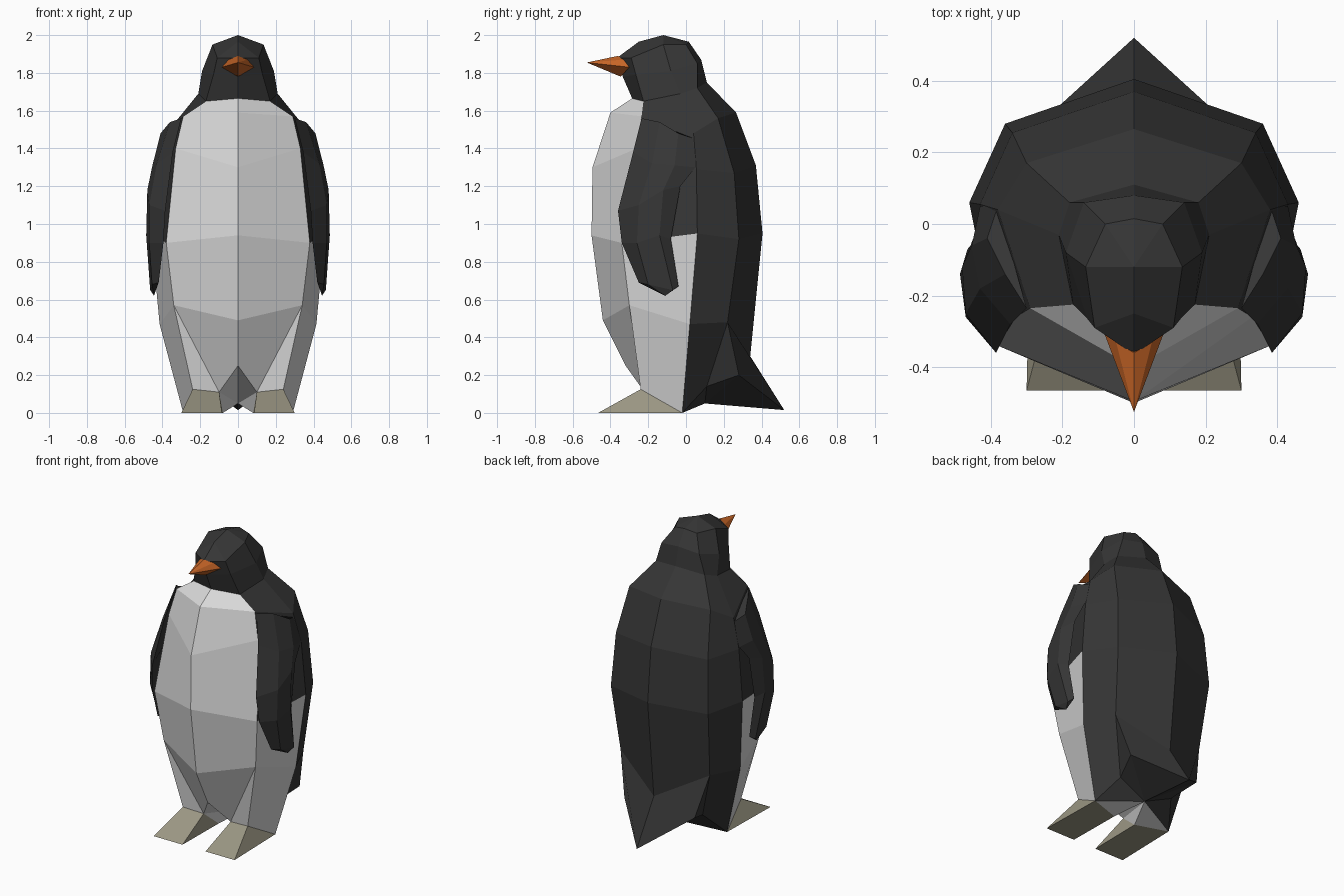
import bpy
import bmesh

cube = bpy.data.objects.get("Cube")
if cube:
    bpy.data.objects.remove(cube, do_unlink=True)


def make_material(name, red, green, blue):
    material = bpy.data.materials.new(name)
    material.use_nodes = True
    colour = (red, green, blue, 1.0)
    material.diffuse_color = colour
    material.node_tree.nodes["Principled BSDF"].inputs["Base Color"].default_value = colour
    return material


black = make_material("black feathers", 0.036, 0.036, 0.036)
white = make_material("white feathers", 0.7, 0.7, 0.7)
orange = make_material("orange beak", 0.57, 0.13, 0.02)
beige = make_material("beige feet", 0.33, 0.31, 0.23)
BLACK, WHITE = 0, 1


def build_mirrored(name, points, faces, materials):
    """Make one half from named points, mirror it over x, weld and close it."""
    bm = bmesh.new()
    for side in (1, -1):
        verts = {key: bm.verts.new((side * x, y, z)) for key, (x, y, z) in points.items()}
        for keys, slot in faces:
            face = bm.faces.new([verts[key] for key in keys])
            face.material_index = slot
    bmesh.ops.remove_doubles(bm, verts=bm.verts[:], dist=0.0005)
    bmesh.ops.holes_fill(bm, edges=bm.edges[:], sides=0)
    bmesh.ops.recalc_face_normals(bm, faces=bm.faces[:])
    mesh = bpy.data.meshes.new(name)
    bm.to_mesh(mesh)
    bm.free()
    for material in materials:
        mesh.materials.append(material)
    obj = bpy.data.objects.new(name, mesh)
    bpy.context.collection.objects.link(obj)
    return obj


def loft(rows, columns, slot_rule, closed=False):
    """Name the points of each row by column and bridge neighbouring rows."""
    points = {(r, c): p for r, row in enumerate(rows) for c, p in zip(columns, row)}
    pairs = list(zip(columns, columns[1:]))
    if closed:
        pairs.append((columns[-1], columns[0]))
    faces = []
    for r in range(len(rows) - 1):
        for a, b in pairs:
            keys = [(r, a), (r, b), (r + 1, b), (r + 1, a)]
            faces.append((keys, slot_rule(r, a)))
    return points, faces


around = ["front", "corner", "side", "rear", "back"]
neck = [(0, -.285, 1.665), (.17, -.225, 1.65), (.21, -.03, 1.69), (.18, .06, 1.72), (0, .11, 1.75)]

# Torso: rings from the neck down to the hips
torso_rings = [
    neck,
    [(0, -.4, 1.59), (.29, -.235, 1.57), (.38, .04, 1.48), (.3, .17, 1.56), (0, .265, 1.59)],
    [(0, -.495, 1.3), (.33, -.26, 1.4), (.43, .055, 1.29), (.34, .255, 1.27), (0, .37, 1.31)],
    [(0, -.5, .94), (.38, -.34, .9), (.46, .06, .95), (.36, .28, .92), (0, .405, .95)],
    [(0, -.44, .49), (.34, -.3, .57), (.415, .02, .47), (.33, .22, .48), (0, .34, .3)],
]
HIP = len(torso_rings) - 1


def torso_colour(ring, column):
    flank = column == "corner" and ring == HIP - 1
    return WHITE if column == "front" or flank else BLACK


points, faces = loft(torso_rings, around, torso_colour)

# Legs, rump and tail hang from the hip ring
points.update({
    "crotch": (0, -.32, .25),
    "shin_in": (.1, -.22, .11),
    "shin_out": (.24, -.24, .125),
    "heel": (.29, -.02, 0),
    "heel_in": (.08, -.09, 0),
    "calf": (.2, .11, .14),
    "tail_side": (.26, .28, .2),
    "tail_root": (0, .1, .05),
    "tail_tip": (0, .52, .015),
})
front, corner, side, rear, back = [(HIP, column) for column in around]
for keys in [
    (front, corner, "shin_in", "crotch"),
    (corner, "shin_out", "shin_in"),
    (corner, side, "heel", "shin_out"),
    ("crotch", "shin_in", "tail_root"),
    ("shin_in", "heel_in", "tail_root"),
    ("heel_in", "heel", "tail_root"),
]:
    faces.append((keys, WHITE))
for keys in [
    (side, rear, "calf", "heel"),
    (rear, "tail_side", "calf"),
    (rear, back, "tail_tip", "tail_side"),
    ("tail_side", "tail_tip", "tail_root"),
    ("calf", "tail_side", "tail_root"),
    ("heel", "calf", "tail_root"),
]:
    faces.append((keys, BLACK))
foot_points = {key: points[key] for key in ("shin_in", "shin_out", "heel", "heel_in")}
build_mirrored("body", points, faces, [black, white])

# Head: rings from the neck up, closed by a crown
head_rings = [
    neck,
    [(0, -.335, 1.78), (.13, -.265, 1.79), (.19, -.08, 1.81), (.14, .06, 1.85), (0, .08, 1.87)],
    [(0, -.365, 1.88), (.11, -.29, 1.88), (.135, -.12, 1.95), (.08, 0, 1.95), (0, .015, 1.965)],
]
points, faces = loft(head_rings, around, lambda ring, column: BLACK)
points.update({"brow": (0, -.25, 1.965), "crown": (0, -.12, 2)})
TOP = len(head_rings) - 1
front, corner, side, rear, back = [(TOP, column) for column in around]
for keys in [
    (front, corner, "brow"),
    (corner, side, "crown", "brow"),
    (side, rear, "crown"),
    (rear, back, "crown"),
]:
    faces.append((keys, BLACK))
build_mirrored("head", points, faces, [black])

# Beak
points = {
    "tip": (0, -.525, 1.855),
    "ridge": (0, -.36, 1.89),
    "shoulder": (.05, -.33, 1.87),
    "hinge": (.085, -.3, 1.83),
    "chin": (0, -.345, 1.78),
}
faces = [
    (("tip", "ridge", "shoulder"), 0),
    (("tip", "shoulder", "hinge"), 0),
    (("tip", "hinge", "chin"), 0),
]
build_mirrored("beak", points, faces, [orange])

# Flippers: sections from shoulder to tip, flat against the flanks
wing_columns = ["lead", "outer", "ridge", "trail"]
wing_rows = [
    [(.3, -.235, 1.56), (.36, -.14, 1.54), (.41, -.04, 1.48), (.38, .05, 1.45)],
    [(.345, -.28, 1.38), (.43, -.18, 1.32), (.453, -.06, 1.31), (.43, .05, 1.3)],
    [(.385, -.36, 1.07), (.47, -.25, 1.1), (.48, -.12, 1.18), (.445, -.03, 1.2)],
    [(.395, -.34, .9), (.47, -.26, .9), (.486, -.14, .94), (.45, -.08, .92)],
    [(.42, -.25, .69), (.455, -.2, .68), (.465, -.07, .65), (.44, -.04, .67)],
]
points, faces = loft(wing_rows, wing_columns, lambda row, column: BLACK, closed=True)
points["tip"] = (.445, -.11, .62)
END = len(wing_rows) - 1
for a, b in zip(wing_columns, wing_columns[1:] + wing_columns[:1]):
    faces.append((((END, a), (END, b), "tip"), BLACK))
build_mirrored("flippers", points, faces, [black])

# Feet: wedges sharing the leg ends
foot_points.update({"toe_in": (.085, -.465, 0), "toe_out": (.3, -.465, 0)})
faces = [(keys, 0) for keys in [
    ("toe_in", "toe_out", "shin_out", "shin_in"),
    ("toe_out", "heel", "shin_out"),
    ("toe_in", "shin_in", "heel_in"),
    ("toe_in", "heel_in", "heel", "toe_out"),
    ("shin_in", "shin_out", "heel", "heel_in"),
]]
build_mirrored("feet", foot_points, faces, [beige])
